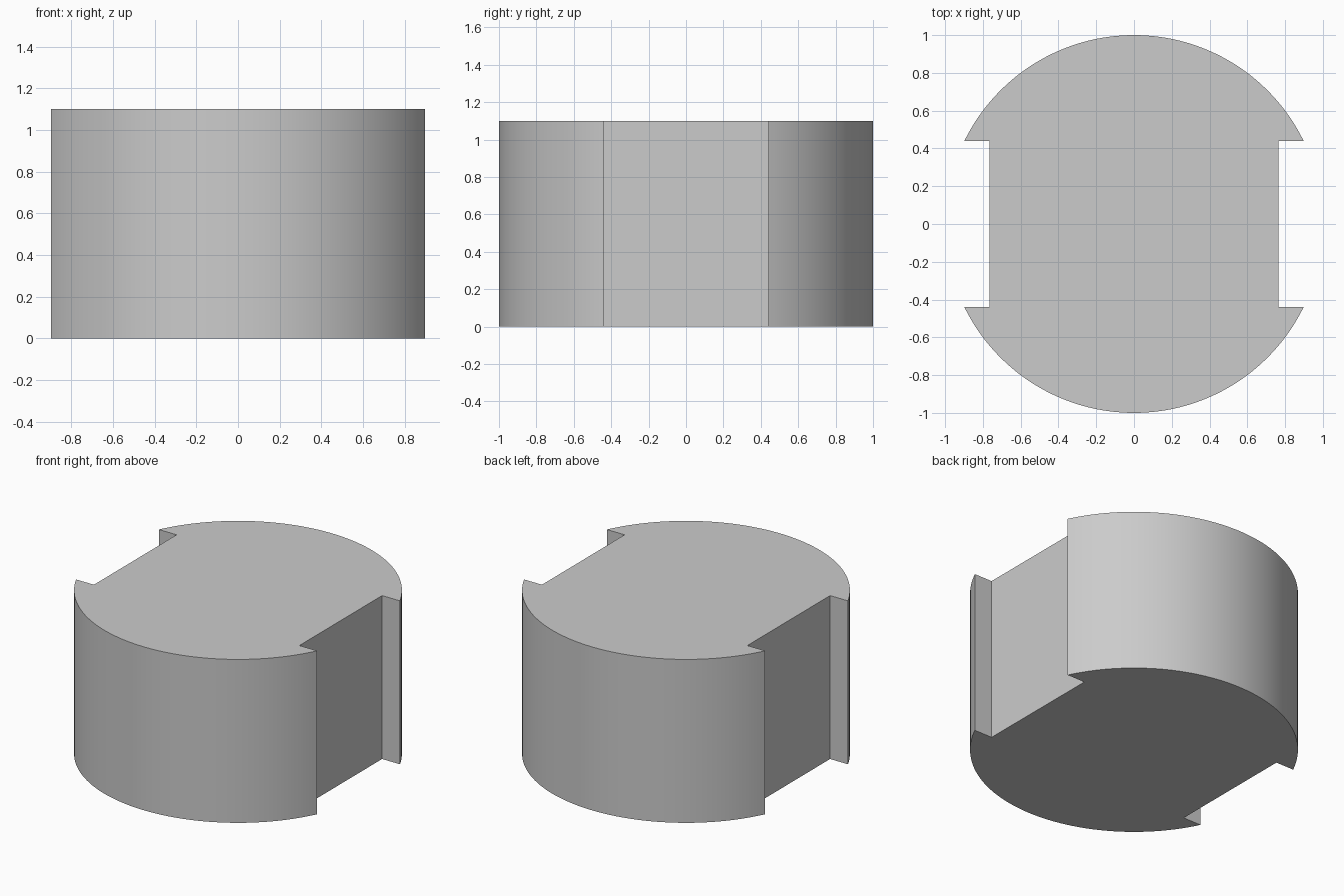
import bpy, bmesh, math

RADIUS = 1.0
HEIGHT = 1.1
SLOT_X = 0.765       # flat floor of each side slot
SLOT_HALF = 0.44     # half width of each slot
STEPS = 64           # segments per curved side

if "Cube" in bpy.data.objects:
    bpy.data.objects.remove(bpy.data.objects["Cube"], do_unlink=True)

grey = bpy.data.materials.new("plain grey")
grey.use_nodes = True
colour = (0.6, 0.6, 0.6, 1)
grey.diffuse_color = colour
grey.node_tree.nodes["Principled BSDF"].inputs["Base Color"].default_value = colour

# Half outline: slot corner, back arc, slot corner; the other half is it turned around
start = math.asin(SLOT_HALF / RADIUS)
half = [(SLOT_X, SLOT_HALF)]
for i in range(STEPS + 1):
    a = start + (math.pi - 2 * start) * i / STEPS
    half.append((RADIUS * math.cos(a), RADIUS * math.sin(a)))
half.append((-SLOT_X, SLOT_HALF))
outline = half + [(-x, -y) for x, y in half]

# Slotted drum: outline extruded upwards
bm = bmesh.new()
base = bm.faces.new([bm.verts.new((x, y, 0)) for x, y in outline])
raised = bmesh.ops.extrude_face_region(bm, geom=[base], use_keep_orig=True)
top_verts = [g for g in raised["geom"] if isinstance(g, bmesh.types.BMVert)]
bmesh.ops.translate(bm, verts=top_verts, vec=(0, 0, HEIGHT))
bmesh.ops.recalc_face_normals(bm, faces=bm.faces)
mesh = bpy.data.meshes.new("slotted_drum")
bm.to_mesh(mesh)
bm.free()
mesh.materials.append(grey)

drum = bpy.data.objects.new("slotted_drum", mesh)
bpy.context.collection.objects.link(drum)
bpy.ops.object.select_all(action="DESELECT")
drum.select_set(True)
bpy.context.view_layer.objects.active = drum
bpy.ops.object.shade_smooth_by_angle(angle=math.radians(30))
